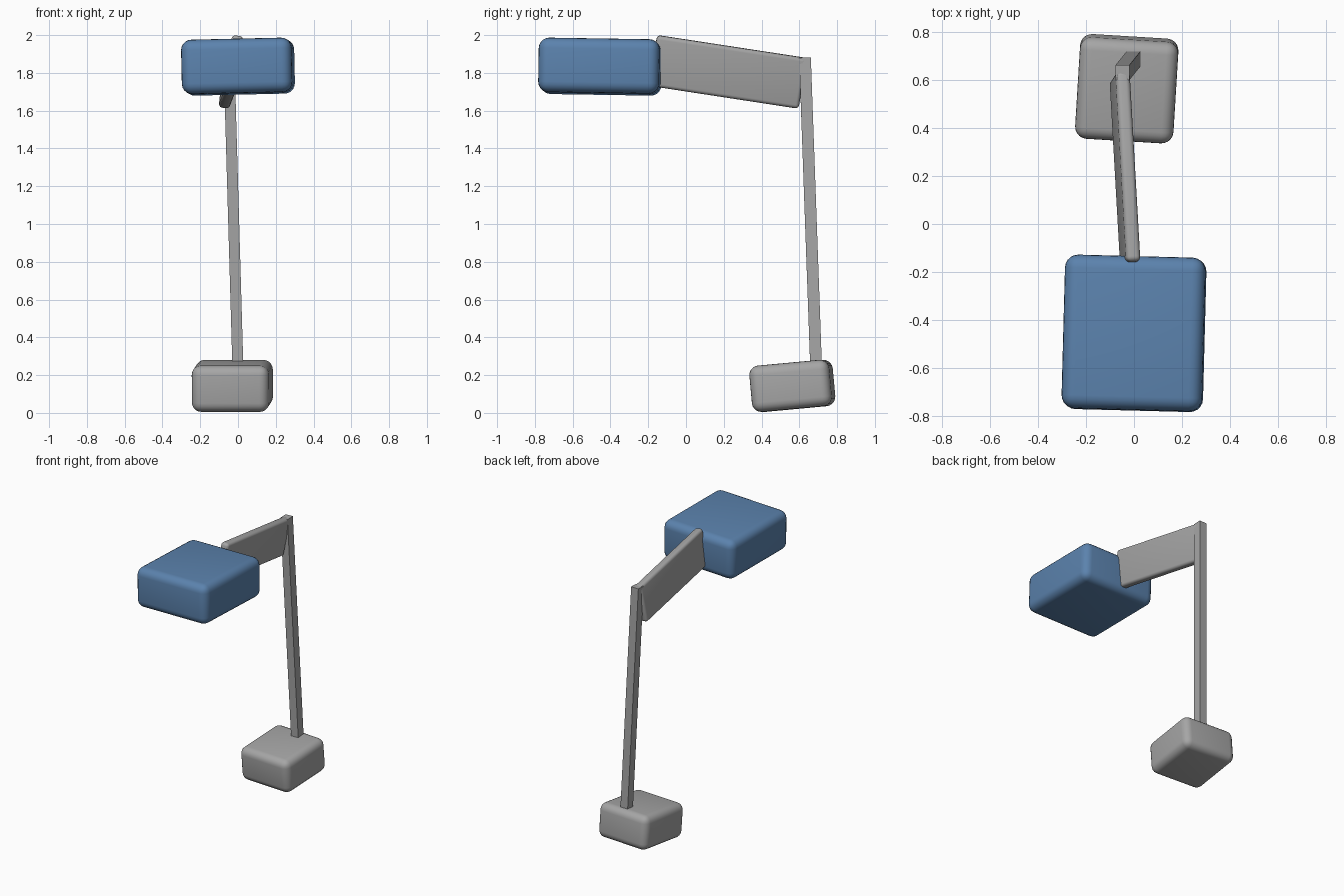
import bpy
from math import radians
from mathutils import Vector, Matrix, Euler

cube = bpy.data.objects.get("Cube")
if cube:
    bpy.data.objects.remove(cube, do_unlink=True)


def make_material(name, rgb):
    mat = bpy.data.materials.new(name)
    mat.use_nodes = True
    mat.diffuse_color = (*rgb, 1)
    mat.node_tree.nodes["Principled BSDF"].inputs["Base Color"].default_value = (*rgb, 1)
    return mat


def make_box(name, size, matrix, mat, radius=0.0):
    """Box of the given size, placed by a matrix, with optional rounded edges."""
    bpy.ops.mesh.primitive_cube_add(size=1)
    obj = bpy.context.object
    obj.name = name
    obj.data.transform(Matrix.Diagonal((*size, 1)))
    obj.data.materials.append(mat)
    if radius:
        bevel = obj.modifiers.new("Rounded edges", "BEVEL")
        bevel.width = radius
        bevel.segments = 5
        bpy.ops.object.modifier_apply(modifier=bevel.name)
        bpy.ops.object.shade_smooth_by_angle(angle=radians(35))
    obj.matrix_world = matrix
    return obj


def tilted(center, degrees):
    turn = Euler([radians(d) for d in degrees]).to_matrix().to_4x4()
    return Matrix.Translation(center) @ turn


def make_beam(name, start, end, width, depth, up, mat, radius=0.0):
    """Box running from start to end, its depth lying along the up direction."""
    start, end = Vector(start), Vector(end)
    along = (end - start).normalized()
    side = along.cross(Vector(up)).normalized()
    axes = Matrix((side, along, side.cross(along))).transposed().to_4x4()
    matrix = Matrix.Translation((start + end) / 2) @ axes
    return make_box(name, (width, (end - start).length, depth), matrix, mat, radius)


grey = make_material("grey", (0.38, 0.38, 0.38))
blue = make_material("blue", (0.105, 0.225, 0.42))

# Rounded foot and head blocks
make_box("base", (0.41, 0.425, 0.246), tilted((-0.03, 0.563, 0.143), (5.3, 0, -3.5)), grey, 0.05)
make_box("head", (0.585, 0.64, 0.288), tilted((0, -0.455, 1.833), (-0.9, -1.3, -1.5)), blue, 0.055)

# Leaning square post and the flat arm it carries
make_beam("post", (0.002, 0.692, 0.15), (-0.048, 0.63, 1.88), 0.058, 0.062, (0, 1, 0), grey)
make_beam("arm", (-0.015, -0.174, 1.866), (-0.06, 0.617, 1.745), 0.06, 0.272, (0.11, 0, 1), grey, 0.02)
